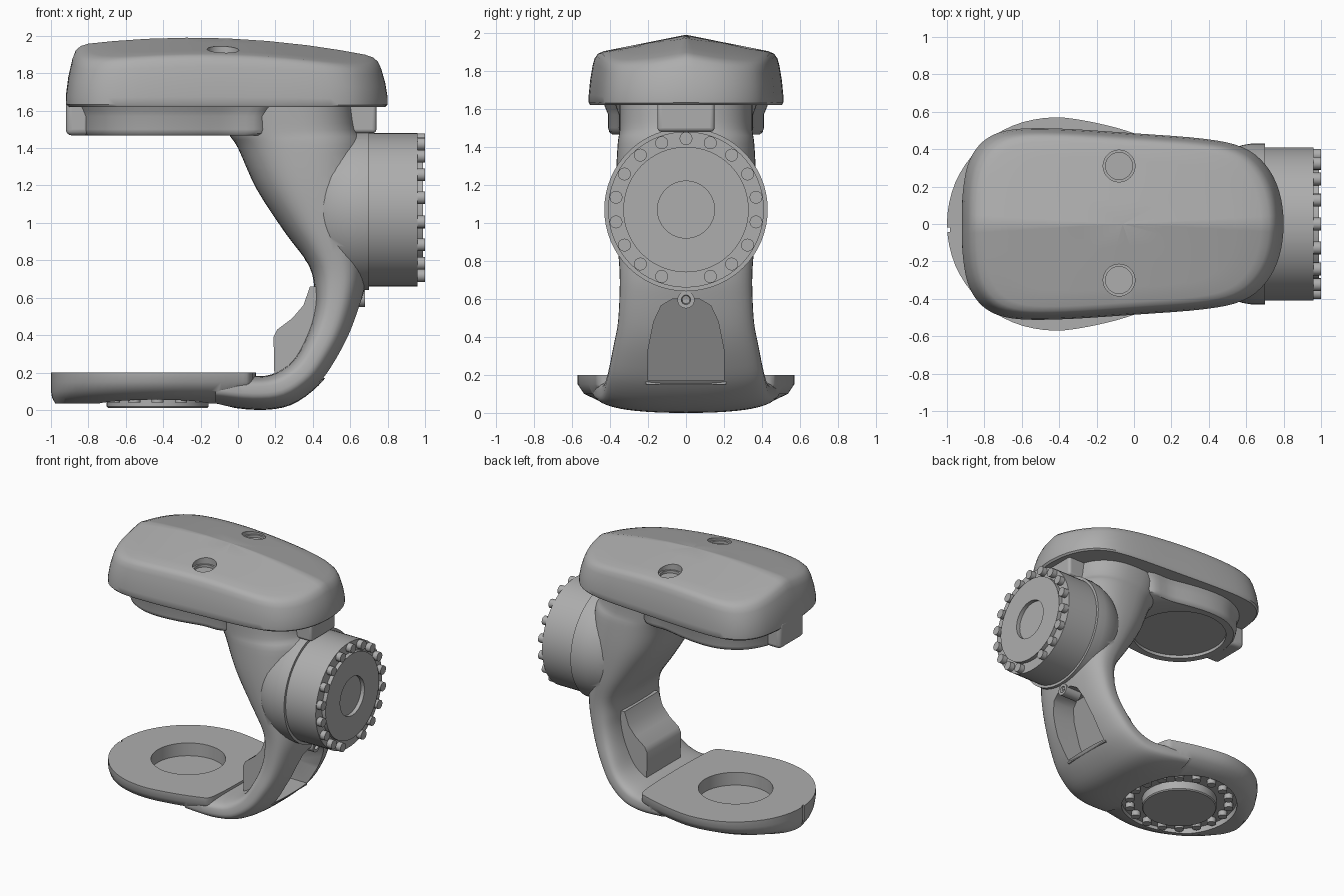
import bpy, bmesh, math
from mathutils import Vector

if "Cube" in bpy.data.objects:
    bpy.data.objects.remove(bpy.data.objects["Cube"], do_unlink=True)

GREY = (0.42, 0.42, 0.42, 1)
mat = bpy.data.materials.new("plain_grey")
mat.use_nodes = True
mat.diffuse_color = GREY
mat.node_tree.nodes["Principled BSDF"].inputs["Base Color"].default_value = GREY


# ---- helpers ----
def loft(name, rings):
    """Skin a stack of equal-length loops and cap both ends."""
    bm = bmesh.new()
    loops = [[bm.verts.new(p) for p in ring] for ring in rings]
    n = len(loops[0])
    for a, b in zip(loops, loops[1:]):
        for i in range(n):
            j = (i + 1) % n
            bm.faces.new((a[i], a[j], b[j], b[i]))
    bm.faces.new(loops[0])
    bm.faces.new(loops[-1])
    bmesh.ops.recalc_face_normals(bm, faces=bm.faces)
    mesh = bpy.data.meshes.new(name)
    bm.to_mesh(mesh)
    bm.free()
    mesh.materials.append(mat)
    obj = bpy.data.objects.new(name, mesh)
    bpy.context.collection.objects.link(obj)
    return obj


def lathe(name, profile, centre, axis="Z", sides=64):
    """Turn (position, radius) pairs about an axis through centre."""
    rings = []
    for h, r in profile:
        ring = []
        for k in range(sides):
            a = math.tau * k / sides
            c, s = r * math.cos(a), r * math.sin(a)
            offset = (h, c, s) if axis == "X" else (c, s, h)
            ring.append(Vector(centre) + Vector(offset))
        rings.append(ring)
    return loft(name, rings)


def spline(points, steps, closed=False):
    """Smooth curve through points of any dimension."""
    pts = [Vector(p) for p in points]
    n = len(pts)
    pick = (lambda i: pts[i % n]) if closed else (lambda i: pts[min(max(i, 0), n - 1)])
    out = []
    for i in range(n if closed else n - 1):
        a, b, c, d = (pick(i + k) for k in (-1, 0, 1, 2))
        for k in range(steps):
            t = k / steps
            out.append(0.5 * (2 * b + (c - a) * t + (2 * a - 5 * b + 4 * c - d) * t ** 2
                              + (3 * b - 3 * c + d - a) * t ** 3))
    if not closed:
        out.append(pts[-1])
    return out


def outline(half, steps=4):
    """Closed plan outline mirrored from its +y half."""
    return spline(half + [(x, -y) for x, y in half[-2:0:-1]], steps, True)


def layer(plan, cx, sx, sy, z):
    return [(cx + (p.x - cx) * sx, p.y * sy, z) for p in plan]


def combine(target, tool, operation):
    mod = target.modifiers.new(operation, "BOOLEAN")
    mod.operation, mod.object, mod.solver = operation, tool, "EXACT"
    bpy.context.view_layer.objects.active = target
    bpy.ops.object.modifier_apply(modifier=mod.name)
    bpy.data.objects.remove(tool, do_unlink=True)


def bolt_ring(name, template, count, radius, centre, axis, skip=()):
    """Repeat one bolt mesh around a circle, starting at the top."""
    for k in range(count):
        if k in skip:
            continue
        a = math.tau * k / count
        s, c = radius * math.sin(a), radius * math.cos(a)
        bolt = bpy.data.objects.new(f"{name}_{k + 1}", template.data)
        bolt.location = Vector(centre) + Vector((0, s, c) if axis == "X" else (s, c, 0))
        bpy.context.collection.objects.link(bolt)
    bpy.data.objects.remove(template, do_unlink=True)


def box(name, x0, x1, y, z0, z1, y_mid=0.0, bevel=0.0):
    rings = [[(x, y_mid - y, z0), (x, y_mid + y, z0), (x, y_mid + y, z1), (x, y_mid - y, z1)]
             for x in (x0, x1)]
    obj = loft(name, rings)
    if bevel:
        mod = obj.modifiers.new("round", "BEVEL")
        mod.width, mod.segments = bevel, 4
    return obj


LENS_X = -0.43
HUB_Z = 1.07

# ---- curved arm: inner x, inner z, outer x, outer z, half width ----
stations = [
    (-0.12, 0.185, -0.12, 0.025, 0.49), (0.05, 0.18, 0.1, 0.0, 0.465),
    (0.18, 0.19, 0.28, 0.025, 0.435), (0.29, 0.26, 0.43, 0.13, 0.41),
    (0.36, 0.38, 0.53, 0.265, 0.385), (0.4, 0.5, 0.61, 0.42, 0.36),
    (0.41, 0.62, 0.665, 0.6, 0.35), (0.38, 0.77, 0.69, 0.74, 0.35),
    (0.25, 0.95, 0.69, 0.95, 0.365), (0.1, 1.18, 0.69, 1.2, 0.37),
    (0.0, 1.4, 0.68, 1.42, 0.36), (-0.05, 1.48, 0.64, 1.5, 0.35),
    (-0.1, 1.64, 0.62, 1.64, 0.35)]
sections = []
for ix, iz, ox, oz, hw in spline(stations, 4):
    inner, outer = Vector((ix, 0, iz)), Vector((ox, 0, oz))
    mid, reach = (inner + outer) / 2, (outer - inner) / 2
    ring = []
    for k in range(48):
        a = math.tau * k / 48
        c, s = math.cos(a), math.sin(a)
        power = 2 / (2.4 if c > 0 else 2.5 + 2.3 * max(0, 1 - iz / 0.9))
        u = math.copysign(abs(c) ** power, c)
        v = math.copysign(abs(s) ** power, s)
        ring.append(mid + reach * u + Vector((0, hw * v, 0)))
    sections.append(ring)
body = loft("arm_and_base", sections)

# ---- base plate, flaring under its rim ----
plan = outline([(-1, 0), (-0.956, 0.22), (-0.83, 0.405), (-0.65, 0.525), (-0.43, 0.57),
                (-0.2, 0.54), (0, 0.485), (0.07, 0.44), (0.09, 0.25), (0.095, 0)])
plate = loft("base_plate", [layer(plan, LENS_X, sx, sy, z) for z, sx, sy in (
    (0.2, 1, 1), (0.15, 1, 1), (0.1, 1, 0.94), (0.065, 0.99, 0.81), (0.035, 0.96, 0.6))])
combine(body, plate, "UNION")

# ---- swelling of the arm into the hub ----
swell = lathe("hub_swelling", [(0.3, 0.15), (0.36, 0.27), (0.42, 0.345), (0.5, 0.395),
                               (0.58, 0.422), (0.63, 0.43), (0.7, 0.43)], (0, 0, HUB_Z), "X")
combine(body, swell, "UNION")

# ---- pocket housing on the inside of the arm, then the pocket itself ----
side = [(0.195, 0.15), (0.19, 0.39), (0.21, 0.43), (0.29, 0.49), (0.35, 0.56),
        (0.385, 0.66), (0.45, 0.66), (0.45, 0.15)]
housing = loft("pocket_housing", [[(x, y, z) for x, z in side] for y in (-0.21, 0.21)])
combine(body, housing, "UNION")
arch = [(-0.2, 0.17), (-0.2, 0.33), (-0.17, 0.48), (-0.13, 0.565), (-0.07, 0.6)]
arch += [(-y, z) for y, z in reversed(arch)]
pocket = loft("pocket_cutter", [[(0.27 + 0.5 * (z - 0.17), y, z) for y, z in arch],
                                [(0.9, y, z) for y, z in arch]])
combine(body, pocket, "DIFFERENCE")

# ---- recesses in the base ----
at_base = (LENS_X, 0, 0)
combine(body, lathe("top_recess", [(0.1, 0.265), (0.4, 0.265)], at_base), "DIFFERENCE")
combine(body, lathe("under_recess", [(-0.1, 0.42), (0.08, 0.42)], at_base), "DIFFERENCE")
combine(body, box("rim_notch", -1.1, -0.985, 0.012, -0.1, 0.3, y_mid=-0.03), "DIFFERENCE")
lathe("base_disc", [(0.01, 0.265), (0.018, 0.272), (0.085, 0.272)], at_base)
bolt_ring("base_bolt", lathe("bolt", [(0.04, 0.033), (0.085, 0.033)], (0, 0, 0), sides=16),
          18, 0.365, at_base, "Z")

# ---- screw above the pocket ----
lathe("arm_screw", [(0.54, 0.045), (0.68, 0.045), (0.68, 0.025), (0.66, 0.02)],
      (0, 0, 0.595), "X", 24)

# ---- hub drum, end disc and bolts ----
at_hub = (0, 0, HUB_Z)
lathe("hub_drum", [(0.6, 0.41), (0.96, 0.41)], at_hub, "X")
lathe("hub_disc", [(0.9, 0.33), (0.99, 0.33), (0.99, 0.15), (0.93, 0.15)], at_hub, "X")
bolt_ring("hub_bolt", lathe("bolt", [(0.94, 0.034), (1, 0.034)], (0, 0, 0), "X", 16),
          18, 0.374, at_hub, "X", skip=(9,))

# ---- head cover with a ridged top ----
plan = outline([(-0.92, 0), (-0.912, 0.2), (-0.875, 0.35), (-0.79, 0.455), (-0.65, 0.505),
                (-0.4, 0.51), (0, 0.485), (0.38, 0.455), (0.58, 0.41), (0.7, 0.32),
                (0.775, 0.18), (0.8, 0)])


def cover_top(x, y):
    return 1.99 - 0.105 * (x + 0.25) ** 2 - 0.2 * abs(y)


FLOOR = 1.62
rings = []
for scale, rise in ((0.985, 0), (1, 0.05), (1, 0.2), (0.985, 0.5), (0.96, 0.78), (0.94, 0.91),
                    (0.91, 0.975), (0.86, 1), (0.7, 1), (0.5, 1), (0.25, 1), (0.01, 1)):
    flat = layer(plan, -0.06, scale, scale, 0)
    rings.append([(x, y, FLOOR + rise * (cover_top(x, y) - FLOOR)) for x, y, _ in flat])
cover = loft("head_cover", rings)
for y in (-0.3, 0.31):
    hole = lathe("cover_hole", [(1.875, 0.072), (1.895, 0.072), (1.895, 0.085), (2.2, 0.085)],
                 (-0.08, y, 0), sides=40)
    combine(cover, hole, "DIFFERENCE")

# ---- rounded lobe under the cover with its shallow round recess ----
plan = outline([(-0.84, 0), (-0.81, 0.16), (-0.72, 0.3), (-0.58, 0.385), (-0.43, 0.41),
                (-0.25, 0.395), (-0.05, 0.355), (0.12, 0.34), (0.2, 0.2), (0.21, 0)])
lobe = loft("head_lobe", [layer(plan, LENS_X, s, s, z) for z, s in (
    (1.64, 1.07), (1.6, 1.03), (1.57, 1), (1.5, 1), (1.478, 0.985), (1.466, 0.95))])
combine(lobe, lathe("lobe_recess", [(1.3, 0.34), (1.49, 0.34)], at_base), "DIFFERENCE")

# ---- tabs hanging from both ends of the cover ----
box("left_end_tab", -0.92, -0.79, 0.15, 1.468, 1.68, bevel=0.03)
box("right_end_tab", 0.5, 0.74, 0.15, 1.48, 1.66, bevel=0.02)

# ---- smooth shading with crisp edges ----
bpy.ops.object.select_all(action="DESELECT")
for obj in bpy.context.collection.objects:
    if obj.type == "MESH":
        obj.select_set(True)
        bpy.context.view_layer.objects.active = obj
bpy.ops.object.shade_smooth_by_angle(angle=math.radians(35))
